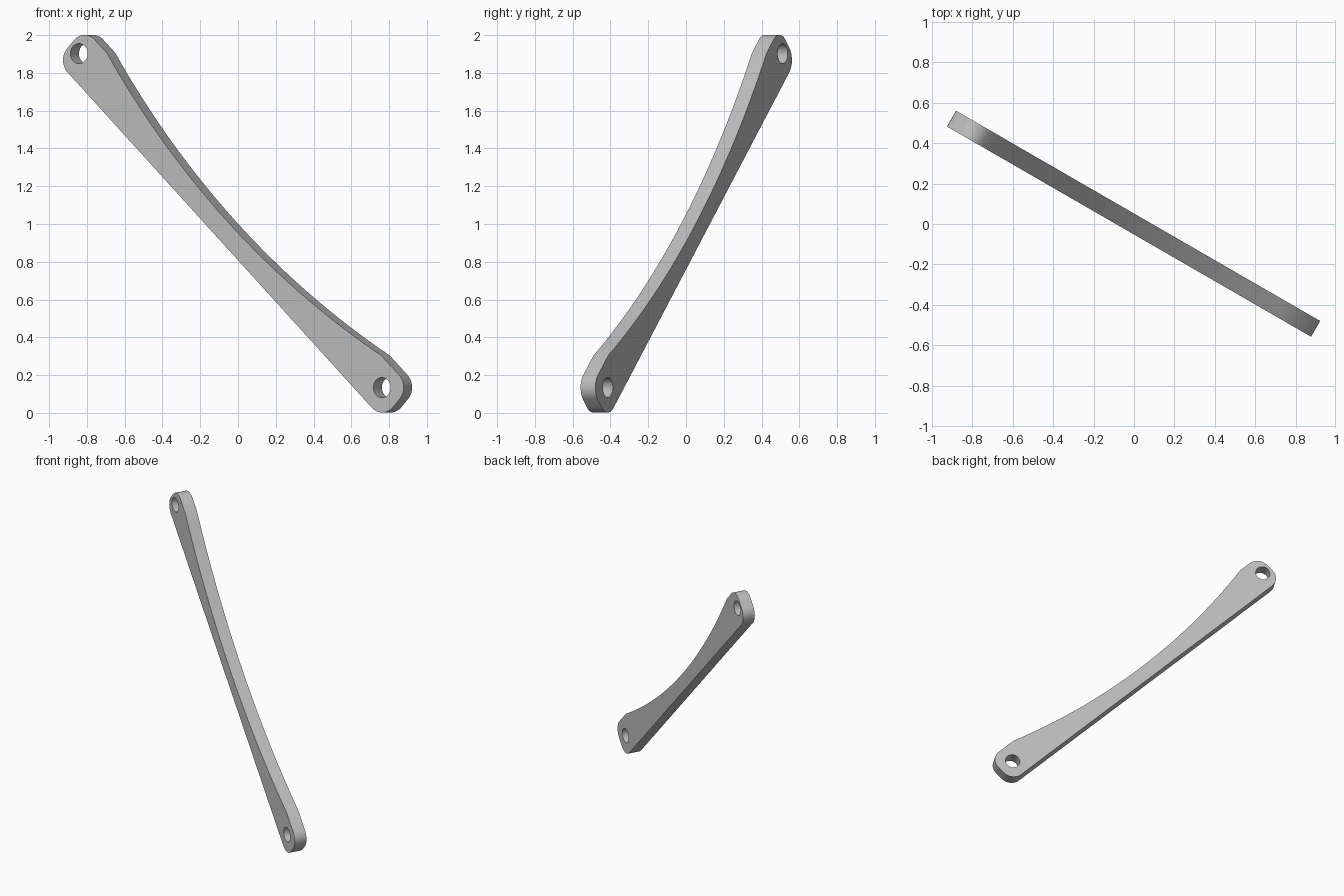
import bpy, bmesh, math
from mathutils import Matrix, Vector

cube = bpy.data.objects.get("Cube")
if cube:
    bpy.data.objects.remove(cube, do_unlink=True)

THICK = 0.09          # plate thickness
HALF_W = 0.12         # half width of the end tabs
CORNER = 0.09         # corner radius of the tabs
HOLE_S = 1.28         # half the distance between hole centres
HOLE_R = 0.053
TOP_END, LOW_END = -1.352, 1.4    # ends along the bar
CURVE_S = 1.16        # where the hollow edge meets the tabs
MID_W = -0.016        # hollow edge height at mid-length


def arc(cx, cy, radius, start, end, steps):
    """Points along an arc, angles in degrees."""
    angles = [math.radians(start + (end - start) * i / steps) for i in range(steps + 1)]
    return [(cx + radius * math.cos(a), cy + radius * math.sin(a)) for a in angles]


def add_loop(curve, points):
    spline = curve.splines.new('POLY')
    spline.points.add(len(points) - 1)
    for p, (x, y) in zip(spline.points, points):
        p.co = (x, y, 0, 1)
    spline.use_cyclic_u = True


# Outline: straight lower edge, rounded tabs, hollow upper edge
lo, hi = TOP_END + CORNER, LOW_END - CORNER
inset = HALF_W - CORNER
outline = arc(lo, -inset, CORNER, 180, 270, 10)
outline += arc(hi, -inset, CORNER, 270, 360, 10)
outline += arc(hi, inset, CORNER, 0, 90, 10)
sag = HALF_W - MID_W
rad = (CURVE_S ** 2 + sag ** 2) / (2 * sag)
half = math.degrees(math.asin(CURVE_S / rad))
outline += arc(0, MID_W + rad, rad, 270 + half, 270 - half, 32)
outline += arc(lo, inset, CORNER, 90, 180, 10)

profile = bpy.data.curves.new("link_profile", 'CURVE')
profile.dimensions = '2D'
profile.fill_mode = 'BOTH'
profile.extrude = THICK / 2
add_loop(profile, outline)
for s in (-HOLE_S, HOLE_S):
    add_loop(profile, arc(s, 0, HOLE_R, 0, 360, 32)[:-1])

# Turn the filled profile into a welded mesh
helper = bpy.data.objects.new("profile_helper", profile)
bpy.context.collection.objects.link(helper)
bpy.context.view_layer.update()
graph = bpy.context.evaluated_depsgraph_get()
mesh = bpy.data.meshes.new_from_object(helper.evaluated_get(graph))
bpy.data.objects.remove(helper, do_unlink=True)

# Slope the bar down to the right and turn its plane about the vertical
slope = math.radians(43.67)
turn = Matrix.Rotation(math.radians(-30), 3, 'Z')
along = turn @ Vector((math.cos(slope), 0, -math.sin(slope)))
across = turn @ Vector((math.sin(slope), 0, math.cos(slope)))
place = Matrix((along, across, along.cross(across))).transposed().to_4x4()
place.translation = turn @ Vector((-0.02, 0, 1.018))

bm = bmesh.new()
bm.from_mesh(mesh)
bmesh.ops.remove_doubles(bm, verts=bm.verts, dist=0.0005)
bmesh.ops.transform(bm, matrix=place, verts=bm.verts)
bmesh.ops.recalc_face_normals(bm, faces=bm.faces)
bm.to_mesh(mesh)
bm.free()

# Plain grey metal
grey = bpy.data.materials.new("plain_grey")
grey.use_nodes = True
colour = (0.52, 0.52, 0.52, 1)
grey.diffuse_color = colour
grey.node_tree.nodes["Principled BSDF"].inputs["Base Color"].default_value = colour
mesh.materials.clear()
mesh.materials.append(grey)

link = bpy.data.objects.new("link_arm", mesh)
bpy.context.collection.objects.link(link)
bpy.ops.object.select_all(action='DESELECT')
link.select_set(True)
bpy.context.view_layer.objects.active = link
bpy.ops.object.shade_smooth_by_angle(angle=math.radians(30))
